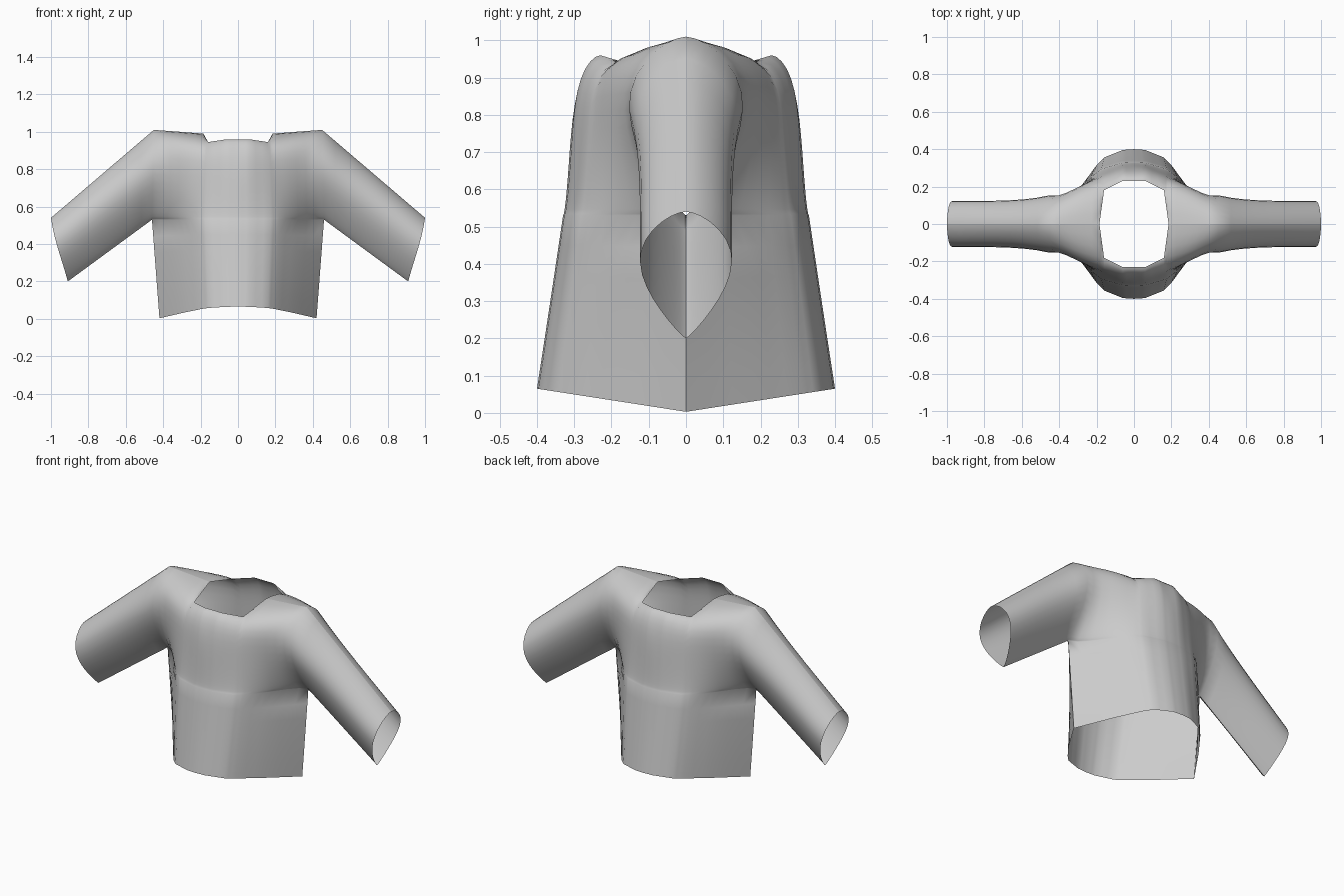
import bpy, bmesh, math

cube = bpy.data.objects.get("Cube")
if cube:
    bpy.data.objects.remove(cube)

WOOL = (0.6, 0.6, 0.6, 1)
ROWS, HEM_ROWS, SLEEVE_STEPS = 16, 6, 8
ARMPIT_X, ARMPIT_Z = 0.46, 0.53
ARMHOLE_DEPTH, CUFF_DEPTH = 0.153, 0.123
COLLAR_U = 0.48


def lerp(a, b, t):
    return a + (b - a) * t


def swell(t):
    # sleeve cross-section, fuller towards the shoulder side
    return max(0, math.sin(math.pi * t ** 1.4)) ** 0.6


# Collar and shoulder seam: u, x, depth, z, fullness below the seam, girth of the lower body
TOP = [(0, 0, 0.23, 0.96, 0.3, 1), (0.14, 0.06, 0.23, 0.96, 0.295, 0.99),
       (0.38, 0.16, 0.18, 0.945, 0.255, 0.89), (COLLAR_U, 0.185, 0, 0.99, 0.24, 0.78),
       (0.7, 0.31, 0, 1.0, 0.21, 0.47), (1, 0.45, 0, 1.01, 0.175, 0)]
SPLITS = 3
columns = [[lerp(a, b, k / SPLITS) for a, b in zip(p, q)]
           for p, q in zip(TOP, TOP[1:]) for k in range(SPLITS)] + [list(TOP[-1])]
steps = [(1 - math.cos(math.pi * j / ROWS)) / 2 for j in range(ROWS + 1)]


def hem_point(column, k):
    # lower body, from the hem up to the armpits
    u, girth = column[0], column[-1]
    depth = lerp(0.4, 0.33, k) * girth
    z = lerp(0.003 + 0.155 * depth, ARMPIT_Z, k)
    return lerp(0.42, ARMPIT_X, k) * u, -depth, z


def chest_point(column, t):
    # upper body, rolling over to the collar and shoulder seam
    u, x, depth, z, fullness, girth = column
    roll = max(0, 1 - t ** lerp(5, 10, min(1, u / COLLAR_U))) ** 0.6
    y = lerp(depth, lerp(0.33 * girth, fullness, t ** 0.6), roll)
    # blend into the armhole towards the sleeve
    side = max(0, (u - COLLAR_U) / (1 - COLLAR_U)) ** 2.3
    y = lerp(y, ARMHOLE_DEPTH * swell(t), side)
    return lerp(ARMPIT_X * u, x, t), -y, lerp(ARMPIT_Z, z, t)


def sleeve_point(s, t):
    # sleeve, from the armhole to the open cuff
    x = lerp(lerp(ARMPIT_X, 0.91, s), lerp(0.45, 1.0, s), t)
    z = lerp(lerp(ARMPIT_Z, 0.2, s), lerp(1.01, 0.54, s), t)
    depth = lerp(CUFF_DEPTH, ARMHOLE_DEPTH, (1 - s) ** 4)
    return x + 0.012 * s * math.sin(math.pi * t) * t, -depth * swell(t), z


def add_grid(bm, grid):
    verts = [[bm.verts.new(p) for p in line] for line in grid]
    for a, b in zip(verts, verts[1:]):
        for j in range(len(a) - 1):
            bm.faces.new((a[j], b[j], b[j + 1], a[j + 1]))


# One quarter of the garment: body panel and sleeve panel
bm = bmesh.new()
add_grid(bm, [[hem_point(c, k / HEM_ROWS) for k in range(HEM_ROWS)]
              + [chest_point(c, t) for t in steps] for c in columns])
add_grid(bm, [[sleeve_point(i / SLEEVE_STEPS, t) for t in steps]
              for i in range(SLEEVE_STEPS + 1)])
bmesh.ops.remove_doubles(bm, verts=bm.verts, dist=0.0005)
for face in bm.faces:
    face.smooth = True
# Side, underarm and shoulder seams stay crisp
for edge in bm.edges:
    if all(abs(v.co.y) < 0.0005 for v in edge.verts):
        edge.smooth = False

mesh = bpy.data.meshes.new("sweater")
bm.to_mesh(mesh)
bm.free()
sweater = bpy.data.objects.new("sweater", mesh)
bpy.context.collection.objects.link(sweater)

# Mirror to the other side and to the back
mirror = sweater.modifiers.new("mirror", 'MIRROR')
mirror.use_axis = (True, True, False)
mirror.merge_threshold = 0.0005

wool = bpy.data.materials.new("grey wool")
wool.use_nodes = True
wool.diffuse_color = WOOL
wool.node_tree.nodes["Principled BSDF"].inputs["Base Color"].default_value = WOOL
mesh.materials.append(wool)
